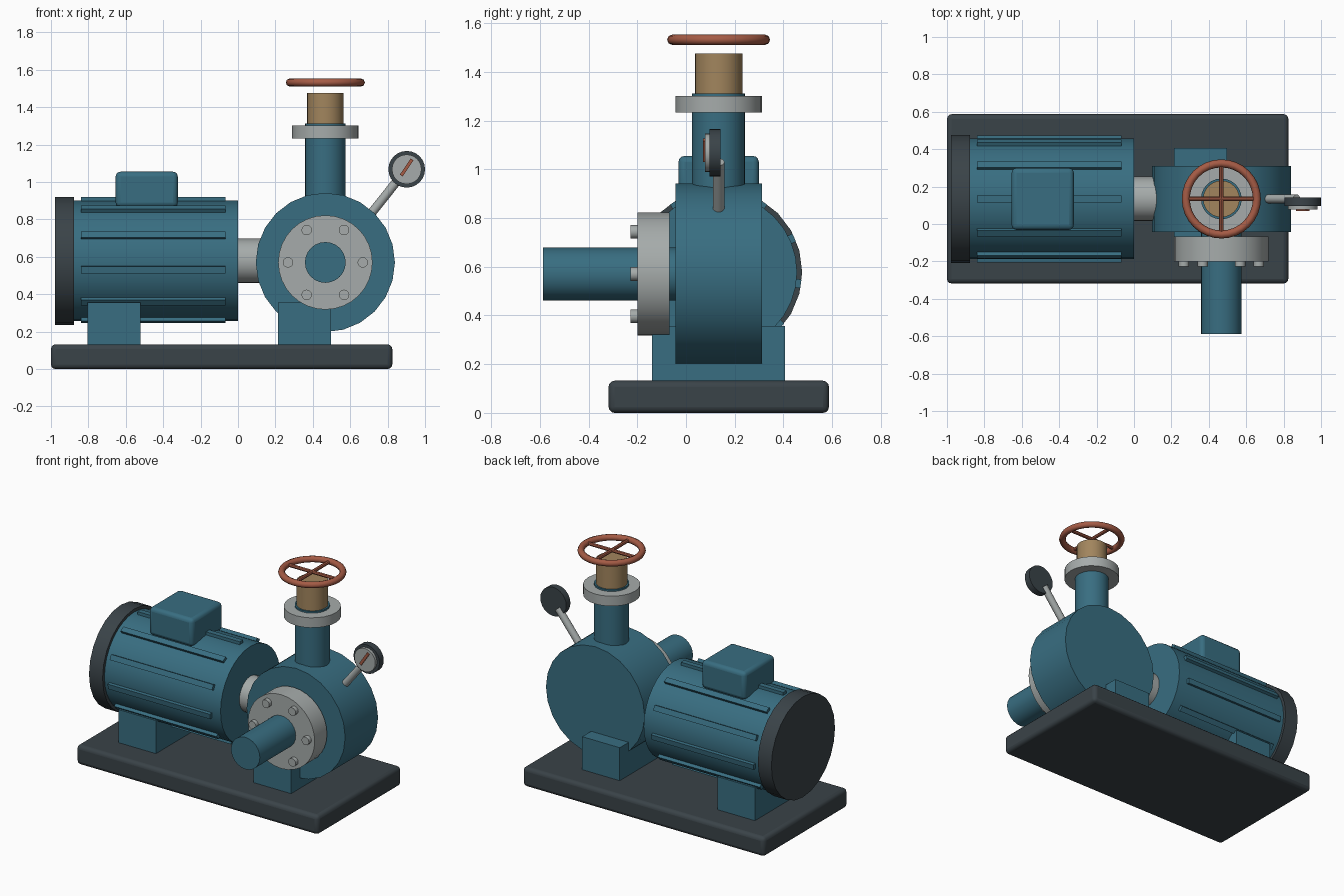
import bpy
from math import radians, cos, sin, tau
from mathutils import Vector, Matrix

cube = bpy.data.objects.get("Cube")
if cube:
    bpy.data.objects.remove(cube, do_unlink=True)


def material(name, r, g, b):
    m = bpy.data.materials.new(name)
    m.use_nodes = True
    m.diffuse_color = (r, g, b, 1)
    bsdf = next(n for n in m.node_tree.nodes if n.type == 'BSDF_PRINCIPLED')
    bsdf.inputs["Base Color"].default_value = (r, g, b, 1)
    return m


BLUE = material("teal_blue_paint", 0.04, 0.155, 0.22)
DARK = material("charcoal_paint", 0.042, 0.056, 0.065)
STEEL = material("pale_steel", 0.38, 0.41, 0.405)
BRASS = material("brass", 0.36, 0.235, 0.11)
RED = material("rust_red", 0.376, 0.105, 0.06)

Y = 0.134            # shared centre line, front to back
PUMP_X, AXIS_Z = 0.467, 0.57
MOTOR_Z = 0.578


def finish(name, mat, angle=None):
    ob = bpy.context.object
    ob.name = ob.data.name = name
    ob.data.materials.append(mat)
    if angle:
        bpy.ops.object.shade_smooth_by_angle(angle=radians(angle))
    return ob


def rod(name, start, end, radius, mat, sides=24):
    """Cylinder between two points."""
    a, b = Vector(start), Vector(end)
    bpy.ops.mesh.primitive_cylinder_add(vertices=sides, radius=radius, depth=(b - a).length)
    ob = finish(name, mat, 35)
    turn = (b - a).to_track_quat('Z', 'Y').to_matrix().to_4x4()
    ob.matrix_world = Matrix.Translation((a + b) / 2) @ turn
    return ob


def box(name, low, high, mat, bevel=0):
    """Box between two corners, with optional rounded edges."""
    a, b = Vector(low), Vector(high)
    bpy.ops.mesh.primitive_cube_add(size=1)
    ob = bpy.context.object
    ob.data.transform(Matrix.Diagonal((*(b - a), 1)))
    finish(name, mat, 35 if bevel else None)
    ob.location = (a + b) / 2
    if bevel:
        mod = ob.modifiers.new("rounded_edges", 'BEVEL')
        mod.width, mod.segments = bevel, 3
    return ob


# Base plate and feet
box("base_plate", (-1, -0.318, 0), (0.825, 0.587, 0.132), DARK, 0.025)
for name, x in (("motor_foot", -0.805), ("pump_foot", 0.215)):
    box(name, (x, Y - 0.273, 0.12), (x + 0.283, Y + 0.273, 0.357), BLUE)

# Motor with end cover, cooling fins and junction box
rod("motor_body", (-0.89, Y, MOTOR_Z), (0, Y, MOTOR_Z), 0.322, BLUE, 32)
rod("motor_end_cover", (-0.978, Y, MOTOR_Z), (-0.876, Y, MOTOR_Z), 0.343, DARK, 24)
FINS = 11
for i in range(FINS):
    a = i * tau / FINS
    fin = box(f"cooling_fin_{i + 1}", (-0.84, -0.018, -0.02), (-0.068, 0.018, 0.02), BLUE)
    fin.location = (-0.454, Y + 0.321 * sin(a), MOTOR_Z + 0.321 * cos(a))
    fin.rotation_euler.x = -a
box("junction_box", (-0.654, Y - 0.165, 0.865), (-0.322, Y + 0.165, 1.055), BLUE, 0.025)
rod("shaft_coupling", (-0.02, Y, MOTOR_Z), (0.2, Y, MOTOR_Z), 0.119, STEEL)

# Pump casing and suction side
rod("pump_casing", (PUMP_X, Y - 0.177, AXIS_Z), (PUMP_X, Y + 0.177, AXIS_Z), 0.372, BLUE)
rod("suction_pipe", (PUMP_X, -0.587, AXIS_Z), (PUMP_X, 0, AXIS_Z), 0.109, BLUE)
rod("suction_flange", (PUMP_X, -0.2, AXIS_Z), (PUMP_X, -0.067, AXIS_Z), 0.252, STEEL, 32)
for i in range(6):
    a = i * tau / 6
    x, z = PUMP_X + 0.2 * cos(a), AXIS_Z + 0.2 * sin(a)
    rod(f"flange_bolt_{i + 1}", (x, -0.228, z), (x, -0.15, z), 0.028, STEEL, 12)


# Discharge pipe, flange and valve
def upright(name, low, high, radius, mat):
    rod(name, (PUMP_X, Y, low), (PUMP_X, Y, high), radius, mat)


upright("discharge_pipe", 0.85, 1.312, 0.109, BLUE)
upright("discharge_flange", 1.233, 1.301, 0.177, STEEL)
upright("valve_body", 1.3, 1.475, 0.098, BRASS)

# Handwheel
WHEEL_Z = 1.532
bpy.ops.mesh.primitive_torus_add(major_radius=0.19, minor_radius=0.0215,
                                 major_segments=32, minor_segments=8,
                                 location=(PUMP_X, Y, WHEEL_Z))
finish("handwheel_rim", RED, 60)
for name, d in (("handwheel_spoke_across", (0.19, 0, 0)), ("handwheel_spoke_along", (0, 0.19, 0))):
    hub = Vector((PUMP_X, Y, WHEEL_Z))
    rod(name, hub - Vector(d), hub + Vector(d), 0.012, RED, 8)

# Pressure gauge on a slanted stem
GX, GZ = 0.902, 1.068
rod("gauge_stem", (0.675, Y, 0.785), (0.87, Y, 1.03), 0.024, STEEL, 16)
rod("gauge_case", (GX, 0.097, GZ), (GX, 0.142, GZ), 0.098, DARK)
rod("gauge_dial", (GX, 0.078, GZ), (GX, 0.11, GZ), 0.079, STEEL)
needle = box("gauge_needle", (GX - 0.052, 0.069, GZ - 0.009), (GX + 0.052, 0.0785, GZ + 0.009), RED)
needle.location.z += 0.01
needle.rotation_euler.y = -radians(56)
